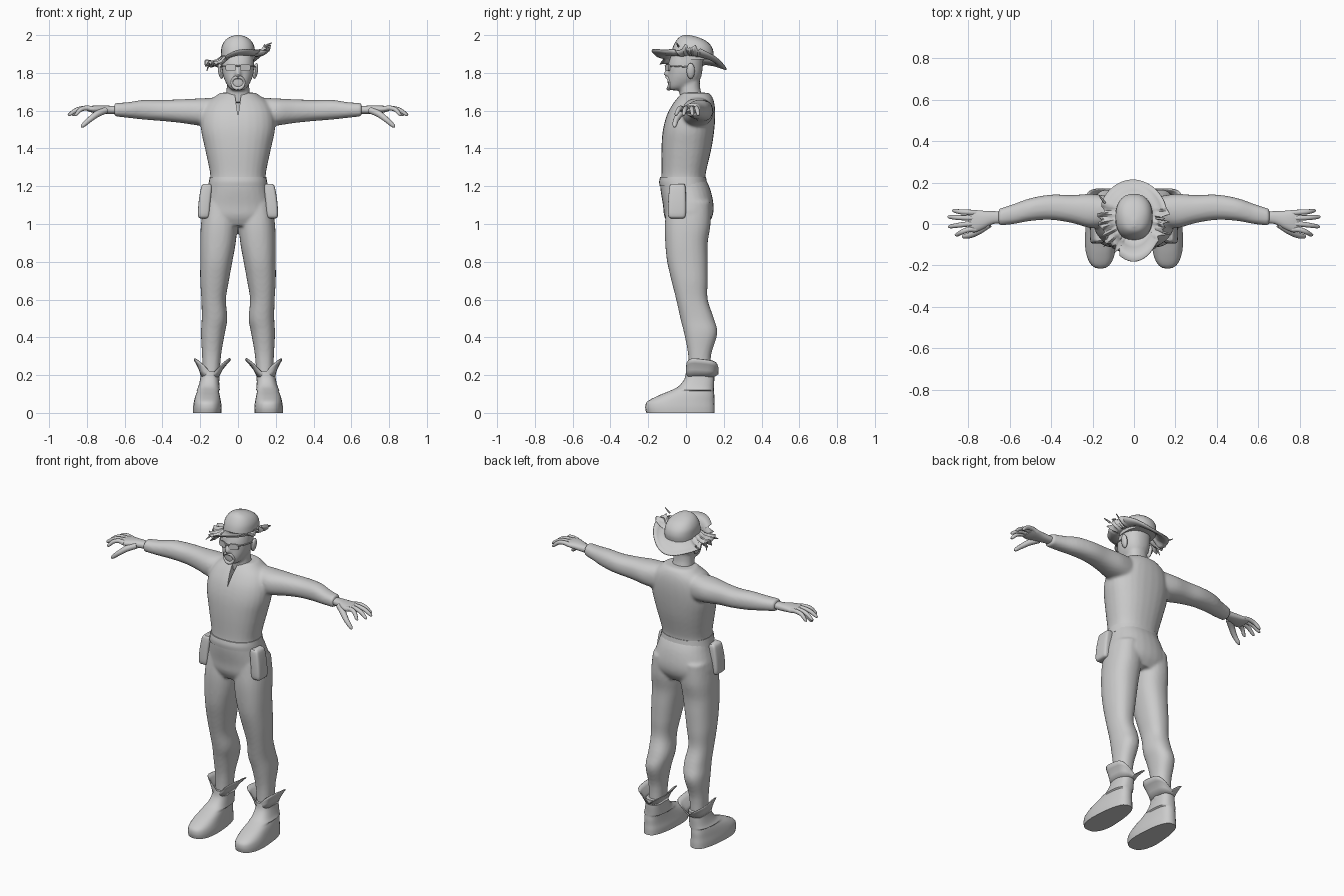
import bpy, bmesh, math, random
from mathutils import Vector

random.seed(4)
if "Cube" in bpy.data.objects:
    bpy.data.objects.remove(bpy.data.objects["Cube"])

grey = bpy.data.materials.new("plain grey")
grey.use_nodes = True
grey.diffuse_color = (0.6, 0.6, 0.6, 1)
grey.node_tree.nodes["Principled BSDF"].inputs["Base Color"].default_value = (0.6, 0.6, 0.6, 1)
parts = []


def finish(name, bm, mirror=False, thickness=0):
    """Turn a bmesh into a named object, optionally mirrored or thickened."""
    bmesh.ops.recalc_face_normals(bm, faces=bm.faces)
    mesh = bpy.data.meshes.new(name)
    bm.to_mesh(mesh)
    bm.free()
    mesh.materials.append(grey)
    obj = bpy.data.objects.new(name, mesh)
    bpy.context.collection.objects.link(obj)
    parts.append(obj)
    if mirror:
        obj.modifiers.new("mirror", 'MIRROR').use_mirror_merge = False
    if thickness:
        obj.modifiers.new("thickness", 'SOLIDIFY').thickness = thickness
    return obj


def skin(bm, rings, caps=True):
    """Bridge a list of equal closed rings of points."""
    loops = [[bm.verts.new(p) for p in ring] for ring in rings]
    count = len(loops[0])
    for low, high in zip(loops, loops[1:]):
        for i in range(count):
            j = (i + 1) % count
            bm.faces.new((low[i], low[j], high[j], high[i]))
    if caps:
        bm.faces.new(loops[0][::-1])
        bm.faces.new(loops[-1])


def dense(rows, steps=4):
    """Catmull-Rom interpolation between table rows."""
    out = []
    for i in range(len(rows) - 1):
        quad = [rows[max(i - 1, 0)], rows[i], rows[i + 1], rows[min(i + 2, len(rows) - 1)]]
        for s in range(steps):
            t = s / steps
            out.append([b + t / 2 * (c - a + t * (2 * a - 5 * b + 4 * c - d + t * (3 * (b - c) + d - a)))
                        for a, b, c, d in zip(*quad)])
    return out + [list(rows[-1])]


def power(value, exponent):
    return math.copysign(abs(value) ** exponent, value)


def oval(u0, u1, v0, v1, square=2, sides=28):
    """Superellipse outline inside the given bounds."""
    for i in range(sides):
        a = math.tau * i / sides
        yield ((u0 + u1) / 2 + (u1 - u0) / 2 * power(math.cos(a), 2 / square),
               (v0 + v1) / 2 + (v1 - v0) / 2 * power(math.sin(a), 2 / square))


def loft(bm, rows, axis="z", square=2.3):
    """Rows give a position on the axis, then bounds on the other two axes."""
    rings = []
    for t, *bounds in dense(rows):
        rings.append([(u, v, t) if axis == "z" else (t, u, v) for u, v in oval(*bounds, square)])
    skin(bm, rings)


def tube(bm, points, radii, sides=10):
    rows = dense([(*p, r) for p, r in zip(points, radii)])
    rings = []
    for i, row in enumerate(rows):
        ahead = Vector(rows[min(i + 1, len(rows) - 1)][:3]) - Vector(rows[max(i - 1, 0)][:3])
        side = ahead.cross(Vector((0.1, 0.2, 1))).normalized()
        up = side.cross(ahead).normalized()
        rings.append([Vector(row[:3]) + row[3] * (side * math.cos(a) + up * math.sin(a))
                      for a in (math.tau * k / sides for k in range(sides))])
    skin(bm, rings)


def bake(obj, kind, **settings):
    mod = obj.modifiers.new(kind, kind)
    for key, value in settings.items():
        setattr(mod, key, value)
    bpy.context.view_layer.objects.active = obj
    bpy.ops.object.modifier_apply(modifier=mod.name)


def blend(obj, iterations):
    """Fuse overlapping volumes into one smooth skin."""
    bake(obj, 'REMESH', mode='VOXEL', voxel_size=0.009)
    bake(obj, 'SMOOTH', factor=0.5, iterations=iterations)


def mirrored_copy(bm):
    copy = bmesh.ops.duplicate(bm, geom=bm.verts[:] + bm.edges[:] + bm.faces[:])["geom"]
    for v in copy:
        if isinstance(v, bmesh.types.BMVert):
            v.co.x = -v.co.x


# Shirt: sleeves on both sides fused with the torso, neckline slit cut out
bm = bmesh.new()
loft(bm, [(.1, -.0, .13, 1.51, 1.67), (.2, -.02, .145, 1.52, 1.665), (.3, .005, .14, 1.535, 1.66),
          (.4, .02, .142, 1.545, 1.657), (.5, .015, .125, 1.553, 1.657), (.58, .0, .097, 1.562, 1.645),
          (.655, -.008, .073, 1.57, 1.64)], "x")
mirrored_copy(bm)
loft(bm, [(1.22, -.15, .15, -.135, .105), (1.27, -.148, .148, -.13, .105), (1.4, -.175, .175, -.13, .135),
          (1.5, -.196, .196, -.122, .15), (1.58, -.192, .192, -.1, .155), (1.64, -.165, .165, -.067, .15),
          (1.68, -.115, .115, -.035, .135), (1.695, -.095, .095, -.02, .115)])
shirt = finish("shirt", bm)
blend(shirt, 5)
bm = bmesh.new()
skin(bm, [[(x, y, z) for x, z in ((-.022, 1.72), (0, 1.57), (.022, 1.72))] for y in (-.2, -.01)])
cutter = finish("neckline_cutter", bm)
cutter.hide_render = True
bake(shirt, 'BOOLEAN', operation='DIFFERENCE', object=cutter)
parts.remove(cutter)
bpy.data.objects.remove(cutter)

# Trousers: both legs fused with the hips
bm = bmesh.new()
loft(bm, [(1.12, .01, .18, -.1, .13), (1.0, .004, .196, -.112, .13), (.9, .012, .2, -.11, .115),
          (.8, .03, .2, -.1, .115), (.7, .048, .2, -.077, .115), (.6, .064, .194, -.052, .115),
          (.5, .056, .192, -.03, .148), (.42, .07, .196, -.01, .166), (.3, .09, .19, .012, .132),
          (.15, .1, .185, .015, .13)])
mirrored_copy(bm)
loft(bm, [(1.235, -.15, .15, -.138, .105), (1.18, -.162, .162, -.135, .13), (1.1, -.185, .185, -.122, .146),
          (1.04, -.188, .188, -.115, .14), (.99, -.15, .15, -.09, .11)])
blend(finish("trousers", bm), 5)

# Waistband
bm = bmesh.new()
loft(bm, [(1.2, -.158, .158, -.14, .115), (1.225, -.154, .154, -.142, .11), (1.25, -.15, .15, -.137, .106)])
finish("waistband", bm)

# Belt pouches, leaning outward at the bottom
bm = bmesh.new()
loft(bm, [(1.03, .165, .2, -.08, -.015), (1.045, .152, .212, -.094, -.002), (1.12, .145, .208, -.094, .0),
          (1.195, .138, .195, -.088, -.003), (1.212, .145, .183, -.08, -.01)], square=5)
finish("belt_pouches", bm, mirror=True)

# Boots, narrower at the heel
bm = bmesh.new()
loft(bm, [(0, .085, .24, -.21, .152), (.03, .084, .24, -.216, .152), (.06, .088, .236, -.205, .15),
          (.09, .092, .23, -.15, .15), (.115, .095, .222, -.09, .148), (.14, .098, .21, -.04, .148),
          (.18, .1, .2, -.008, .15), (.22, .1, .195, .0, .15)], square=2.6)
for v in bm.verts:
    taper = 1 - 0.18 * min(max((v.co.y + .1) / .2, 0), 1) * (v.co.z < .12)
    v.co.x = .157 + (v.co.x - .157) * taper
finish("boots", bm, mirror=True)

# Boot cuffs: flaring flaps at the sides, low at front and back
bm = bmesh.new()
low = list(oval(.1, .196, .0, .15, 3))
high = list(oval(.038, .234, .0, .172, 4))
rings = []
for t in (0, .4, .75, 1):
    ring = []
    for (x, y), (fx, fy) in zip(low, high):
        lift = (abs(fx - .136) / .098) ** .8
        ring.append((x + (fx - x) * t ** 1.4, y + (fy - y) * t, .19 + t * (.015 + (.088 - .12 * fy) * lift)))
    rings.append(ring)
skin(bm, rings, caps=False)
finish("boot_cuffs", bm, mirror=True, thickness=.005)

# Hands: palm, four curved fingers and a thumb
bm = bmesh.new()
loft(bm, [(.62, .005, .06, 1.585, 1.625), (.68, .0, .062, 1.583, 1.626), (.73, -.025, .064, 1.585, 1.628),
          (.77, -.04, .067, 1.59, 1.626), (.8, -.035, .062, 1.598, 1.62)], "x")
for base, tip_x, tip_y in ((.054, .878, .064), (.028, .9, .034), (0, .898, -.012), (-.026, .865, -.052)):
    tube(bm, [(.765, base, 1.608), (.8, base * 1.05, 1.614), ((tip_x + .8) / 2, (base + tip_y) / 2, 1.606),
              (tip_x - .01, tip_y, 1.582), (tip_x, tip_y, 1.575)], (.014, .013, .012, .009, .003))
tube(bm, [(.7, .0, 1.602), (.745, -.03, 1.583), (.785, -.052, 1.553), (.82, -.06, 1.522), (.83, -.062, 1.512)],
     (.018, .018, .015, .011, .003))
finish("hands", bm, mirror=True)

# Head and neck with nose
bm = bmesh.new()
loft(bm, [(1.64, -.068, .068, -.03, .1), (1.72, -.06, .06, -.035, .075), (1.8, -.06, .06, -.03, .075)])
loft(bm, [(1.708, -.028, .028, -.082, -.03), (1.725, -.05, .05, -.094, .02), (1.76, -.07, .07, -.098, .07),
          (1.8, -.082, .082, -.095, .085), (1.85, -.085, .085, -.093, .09), (1.92, -.08, .08, -.07, .1)])
tube(bm, [(0, -.088, 1.845), (0, -.098, 1.815), (0, -.105, 1.795), (0, -.092, 1.782)], (.008, .011, .014, .008))
blend(finish("head", bm), 2)

# Ears
bm = bmesh.new()
bmesh.ops.create_uvsphere(bm, u_segments=12, v_segments=8, radius=1)
for v in bm.verts:
    v.co = (.092 + .014 * v.co.x + .006 * v.co.z, .025 + .022 * v.co.y, 1.81 + .042 * v.co.z)
finish("ears", bm, mirror=True)

# Spectacles: flat lenses, bridge and side arms
bm = bmesh.new()
skin(bm, [[(x, y + (x - .01) * .35, z) for x, z in oval(.01, .066, 1.81, 1.845, 4)] for y in (-.111, -.104)])
tube(bm, [(.06, -.088, 1.836), (.084, -.05, 1.836), (.092, .02, 1.83)], (.004, .004, .004))
tube(bm, [(0, -.108, 1.836), (.008, -.109, 1.837), (.016, -.108, 1.836)], (.004, .004, .004))
finish("spectacles", bm, mirror=True)

# Moustache running down into a chin beard
bm = bmesh.new()
tube(bm, [(0, -.101, 1.777), (.02, -.096, 1.772), (.033, -.087, 1.75), (.022, -.09, 1.725), (0, -.092, 1.716)],
     (.008, .008, .007, .009, .011))
finish("beard", bm, mirror=True)

# Hat crown
bm = bmesh.new()
loft(bm, [(1.87, -.09, .09, -.08, .142), (1.905, -.09, .09, -.077, .146), (1.94, -.086, .086, -.068, .135),
          (1.97, -.07, .07, -.052, .105), (1.99, -.044, .044, -.034, .06), (2, -.01, .01, -.012, .018)])
finish("hat_crown", bm)

# Hat brim: angle, reach and edge height around the head, torn at the sides
edge = dense([(0, .155, 1.955), (45, .175, 1.895), (90, .195, 1.822), (135, .185, 1.84), (180, .165, 1.86),
              (225, .165, 1.855), (270, .2, 1.922), (315, .155, 1.925), (360, .155, 1.955)], 10)[:-1]
rings = [[], [], [], []]
for degrees, reach, height in edge:
    a = math.radians(degrees)
    if 155 < degrees < 245 or degrees > 320 or degrees < 15:
        reach += random.uniform(-.03, .02)
        height += random.uniform(-.025, .015)
    for ring, t in zip(rings, (0, .35, .7, 1)):
        inner = Vector((.084 * math.cos(a), .03 + .105 * math.sin(a), 1.893 - .01 * math.sin(a)))
        outer = Vector((reach * math.cos(a), .02 + reach * math.sin(a), height))
        point = inner.lerp(outer, t)
        point.z -= .015 * math.sin(math.pi * t)
        ring.append(point)
bm = bmesh.new()
skin(bm, rings, caps=False)
finish("hat_brim", bm, thickness=.005)

# Loose straw ends on the brim
bm = bmesh.new()
for x, y, z, dx, dy, dz in ((-.14, .1, 1.86, -.03, .04, .01), (-.13, -.06, 1.85, -.015, -.05, -.02),
                            (-.15, .02, 1.86, -.015, .01, -.05), (.14, -.04, 1.94, .04, -.01, .02)):
    tube(bm, [(x, y, z), (x + dx / 2, y + dy / 2, z + dz / 2), (x + dx, y + dy, z + dz)], (.006, .005, .002), 6)
finish("loose_straw", bm)

# Smooth shading with crisp edges
bpy.ops.object.select_all(action='DESELECT')
for obj in parts:
    obj.select_set(True)
bpy.context.view_layer.objects.active = parts[0]
bpy.ops.object.shade_smooth_by_angle(angle=math.radians(40))
